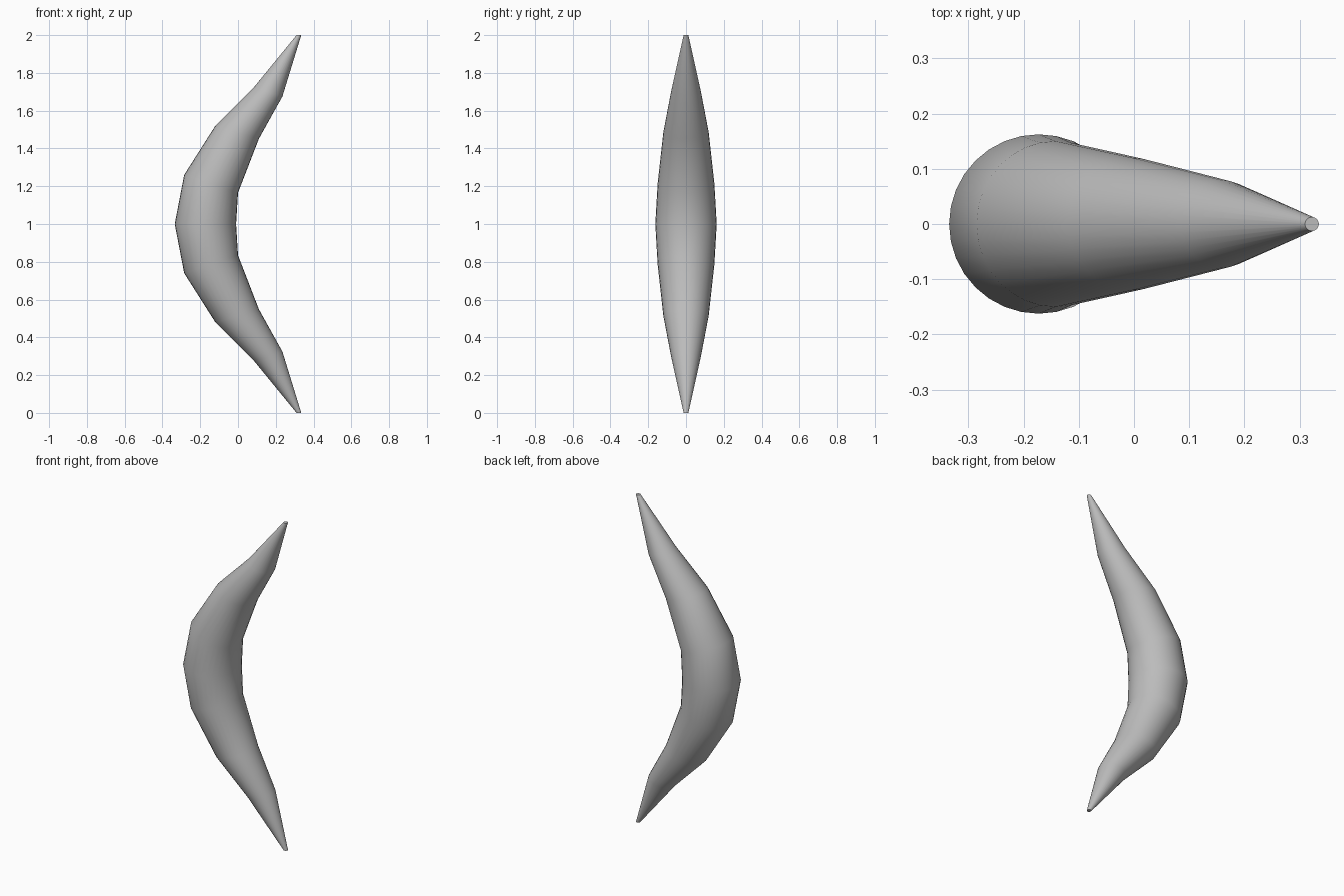
import bpy, bmesh, math
from mathutils import Vector

cube = bpy.data.objects.get("Cube")
if cube:
    bpy.data.objects.remove(cube, do_unlink=True)

GREY = (0.5, 0.5, 0.5, 1)
mat = bpy.data.materials.new("plain grey")
mat.use_nodes = True
mat.diffuse_color = GREY
mat.node_tree.nodes["Principled BSDF"].inputs["Base Color"].default_value = GREY

# Upper half of the crescent: outer and inner edge of each round section (x, z)
half = [((-0.335, 1.0), (-0.01, 1.0)),
        ((-0.285, 1.26), (0.0, 1.165)),
        ((-0.12, 1.52), (0.11, 1.45)),
        ((0.085, 1.725), (0.235, 1.675)),
        ((0.31, 2.0), (0.335, 2.0))]
mirrored = [tuple((x, 2 - z) for x, z in pair) for pair in half[:0:-1]]
SIDES = 32


def ring(bm, outer, inner):
    """Circle in the plane holding the y axis and the outer-inner line."""
    a, b = Vector((outer[0], 0, outer[1])), Vector((inner[0], 0, inner[1]))
    centre, arm = (a + b) / 2, (b - a) / 2
    side = Vector((0, arm.length, 0))
    angles = [math.tau * i / SIDES for i in range(SIDES)]
    return [bm.verts.new(centre + arm * math.cos(t) + side * math.sin(t)) for t in angles]


# Loft the sections and close both tips
bm = bmesh.new()
rings = [ring(bm, *pair) for pair in mirrored + half]
for low, high in zip(rings, rings[1:]):
    for i in range(SIDES):
        j = (i + 1) % SIDES
        bm.faces.new((low[i], low[j], high[j], high[i]))
bm.faces.new(rings[0])
bm.faces.new(rings[-1])
bmesh.ops.recalc_face_normals(bm, faces=bm.faces)

mesh = bpy.data.meshes.new("crescent_horn")
bm.to_mesh(mesh)
bm.free()
mesh.materials.append(mat)
horn = bpy.data.objects.new("crescent_horn", mesh)
bpy.context.collection.objects.link(horn)
bpy.context.view_layer.objects.active = horn
horn.select_set(True)
bpy.ops.object.shade_smooth_by_angle(angle=math.radians(50))
